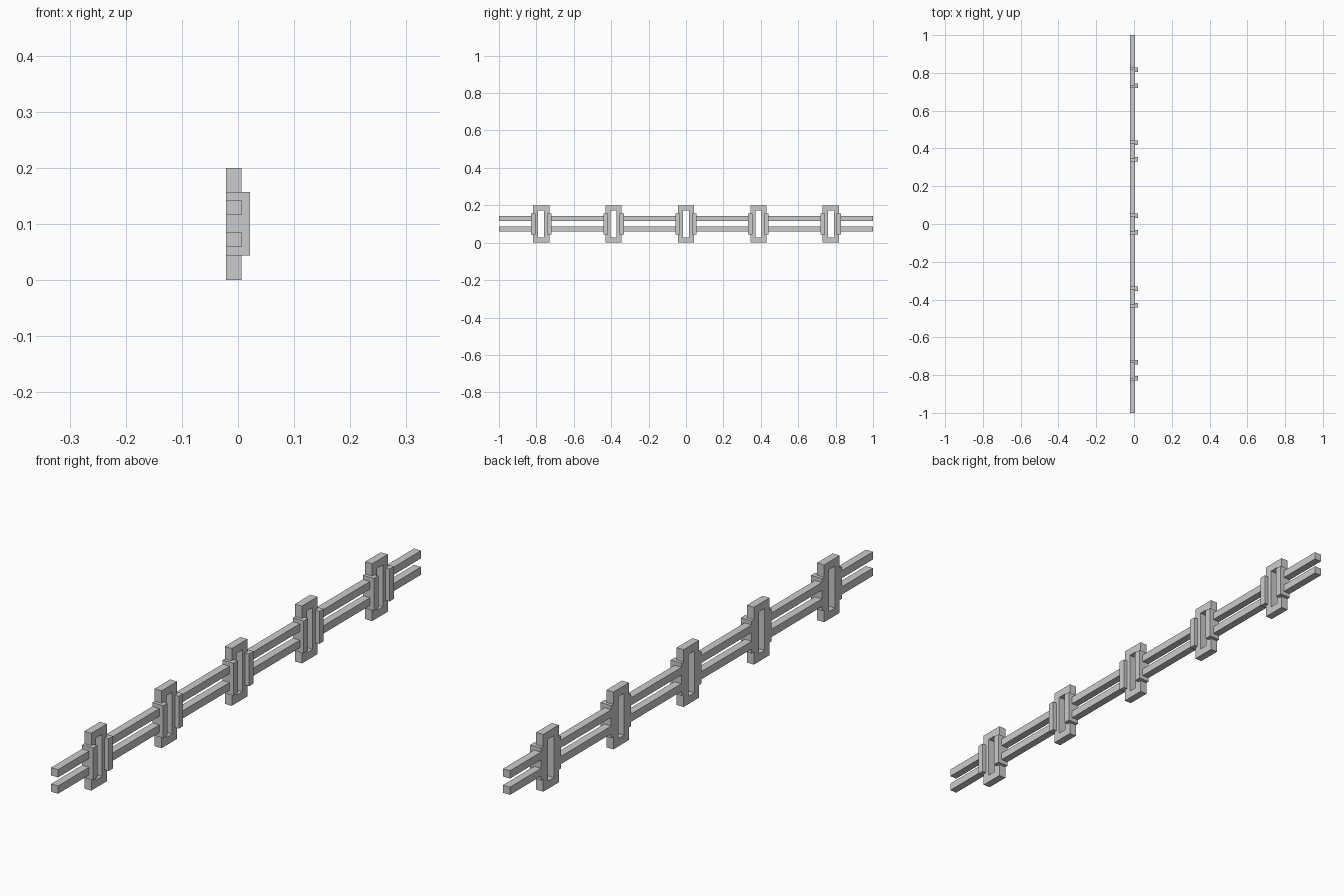
import bpy, bmesh

if "Cube" in bpy.data.objects:
    bpy.data.objects.remove(bpy.data.objects["Cube"])

X_BACK, X_FACE, X_FRONT = -0.021, 0.006, 0.021
BAR = 0.027                  # thickness of rails and frames
HALF_W, CLAMP = 0.043, 0.055 # half widths of frame and of frame plus clamps
SPACING = 0.387


def box(bm, x, y, z):
    """Add an axis-aligned box given (min, max) ranges."""
    v = bmesh.ops.create_cube(bm, size=1)["verts"]
    for p in v:
        p.co = [lo + (c + 0.5) * (hi - lo) for c, (lo, hi) in zip(p.co, (x, y, z))]


def finish(bm, name):
    mesh = bpy.data.meshes.new(name)
    bmesh.ops.recalc_face_normals(bm, faces=bm.faces)
    bm.to_mesh(mesh)
    bm.free()
    obj = bpy.data.objects.new(name, mesh)
    bpy.context.collection.objects.link(obj)


def frame(name, yc):
    """Upright rectangular ring extruded along x."""
    bm = bmesh.new()
    w, h = HALF_W - BAR, BAR
    outer = [(-HALF_W, 0), (HALF_W, 0), (HALF_W, 0.2), (-HALF_W, 0.2)]
    inner = [(-w, h), (w, h), (w, 0.2 - h), (-w, 0.2 - h)]
    o = [bm.verts.new((X_BACK, yc + y, z)) for y, z in outer]
    i = [bm.verts.new((X_BACK, yc + y, z)) for y, z in inner]
    faces = [bm.faces.new((o[k], o[k - 1], i[k - 1], i[k])) for k in range(4)]
    ext = bmesh.ops.extrude_face_region(bm, geom=faces, use_keep_orig=True)["geom"]
    bmesh.ops.translate(bm, vec=(X_FACE - X_BACK, 0, 0),
                        verts=[g for g in ext if isinstance(g, bmesh.types.BMVert)])
    finish(bm, name)


centres = [SPACING * k for k in range(-2, 3)]

# Posts: open rectangular frames with a clamp block on each side
for n, yc in enumerate(centres, 1):
    frame(f"post_frame_{n}", yc)
    for side, s in (("left", -1), ("right", 1)):
        bm = bmesh.new()
        ys = sorted((yc + s * 0.031, yc + s * CLAMP))
        box(bm, (X_FACE, X_FRONT), ys, (0.044, 0.157))      # lip over the frame face
        ys = sorted((yc + s * HALF_W, yc + s * CLAMP))
        box(bm, (X_BACK, X_FACE), ys, (0.044, 0.157))       # outer flange
        finish(bm, f"clamp_{side}_{n}")

# Rails: two bars, interrupted at every post
starts = [-1] + [c + CLAMP for c in centres]
ends = [c - CLAMP for c in centres] + [1]
for name, z in (("lower_rail", 0.059), ("upper_rail", 0.116)):
    bm = bmesh.new()
    for a, b in zip(starts, ends):
        box(bm, (X_BACK, X_FACE), (a, b), (z, z + BAR))
    finish(bm, name)
